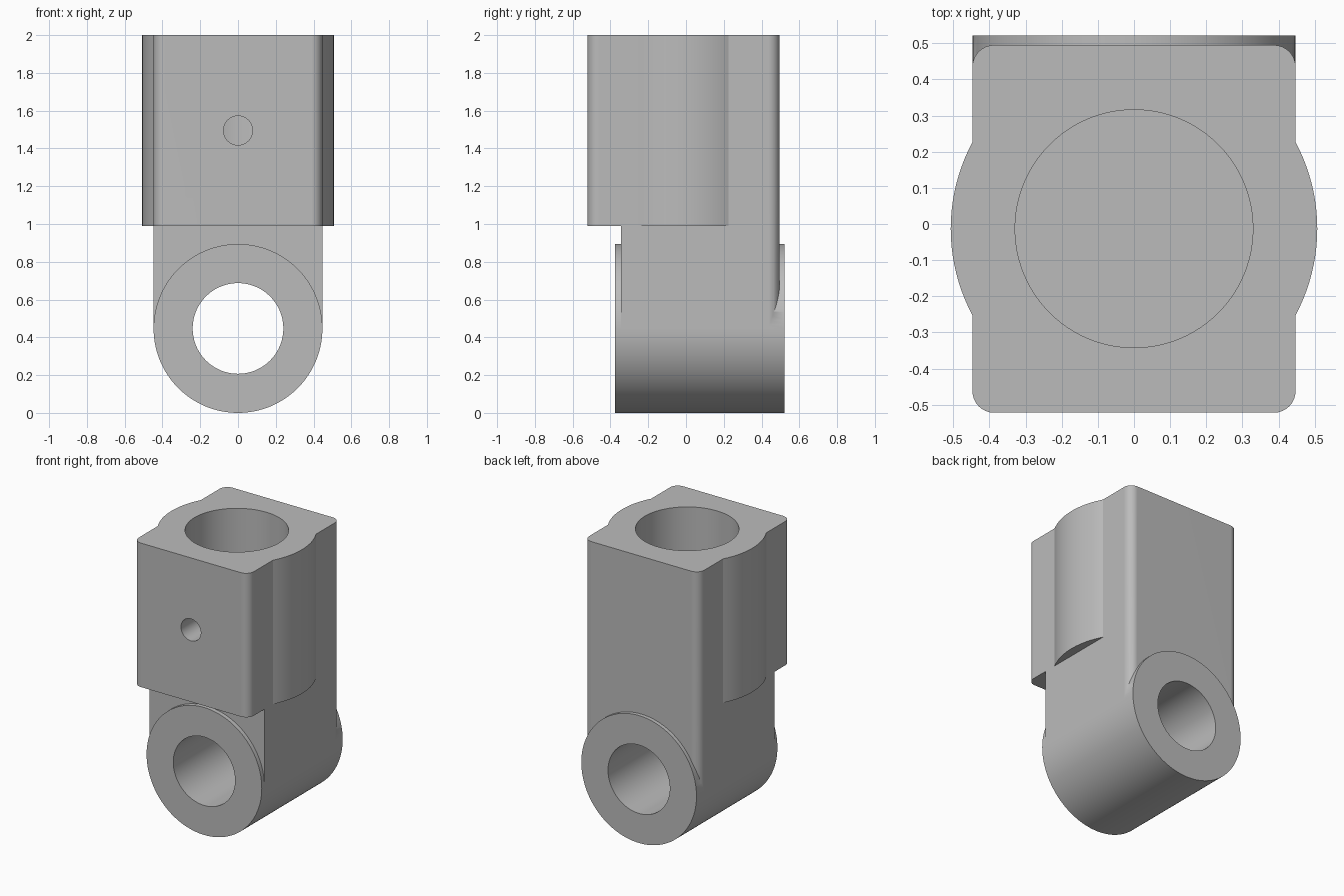
import bpy
import bmesh
from math import cos, sin, pi, radians
from mathutils import Matrix

cube = bpy.data.objects.get("Cube")
if cube:
    bpy.data.objects.remove(cube, do_unlink=True)

HALF = 0.447            # half width, also the barrel radius
FRONT, BACK = -0.522, 0.495
SHOULDER, TOP = 0.99, 2.0
BORE_Y = -0.013

grey = bpy.data.materials.new("plain grey")
grey.use_nodes = True
colour = (0.5, 0.5, 0.5, 1)
grey.diffuse_color = colour
grey.node_tree.nodes["Principled BSDF"].inputs["Base Color"].default_value = colour


def make_object(name, bm):
    bmesh.ops.recalc_face_normals(bm, faces=bm.faces)
    mesh = bpy.data.meshes.new(name)
    bm.to_mesh(mesh)
    bm.free()
    mesh.materials.append(grey)
    obj = bpy.data.objects.new(name, mesh)
    bpy.context.collection.objects.link(obj)
    return obj


def prism(name, outline, z0, z1):
    bm = bmesh.new()
    base = bm.faces.new([bm.verts.new((x, y, z0)) for x, y in outline])
    top = bmesh.ops.extrude_face_region(bm, geom=[base])["geom"]
    verts = [v for v in top if isinstance(v, bmesh.types.BMVert)]
    bmesh.ops.translate(bm, verts=verts, vec=(0, 0, z1 - z0))
    return make_object(name, bm)


def circle(radius, count, y=0):
    return [(radius * cos(2 * pi * i / count), y + radius * sin(2 * pi * i / count))
            for i in range(count)]


def rounded_rect(radius, steps=8):
    points = []
    corners = ((1, 1), (-1, 1), (-1, -1), (1, -1))
    for quarter, (sx, sy) in enumerate(corners):
        cx = sx * (HALF - radius)
        cy = BACK - radius if sy > 0 else FRONT + radius
        for i in range(steps + 1):
            a = (quarter + i / steps) * pi / 2
            points.append((cx + radius * cos(a), cy + radius * sin(a)))
    return points


def y_cylinder(name, radius, y0, y1, z, count):
    obj = prism(name, circle(radius, count), y0, y1)
    # Turn the prism axis from z to y
    obj.data.transform(Matrix.Translation((0, 0, z)) @ Matrix.Rotation(radians(-90), 4, "X"))
    return obj


def combine(target, tool, operation):
    mod = target.modifiers.new(tool.name, "BOOLEAN")
    mod.operation = operation
    mod.solver = "EXACT"
    mod.object = tool
    bpy.context.view_layer.objects.active = target
    bpy.ops.object.modifier_apply(modifier=mod.name)
    bpy.data.objects.remove(tool, do_unlink=True)


# Rounded body, stepped back at the front below the shoulder
body = prism("clevis_body", rounded_rect(0.06), HALF, TOP)
step = [(-1, -1), (1, -1), (1, -0.345), (-1, -0.345)]
combine(body, prism("front_step", step, 0, SHOULDER), "DIFFERENCE")

# Side bulges around the socket
combine(body, prism("side_bulge", circle(0.507, 128, BORE_Y), SHOULDER, TOP), "UNION")

# Cross barrel at the foot
combine(body, y_cylinder("barrel", HALF, -0.375, 0.522, HALF, 128), "UNION")

# Barrel bore, blind top socket and front pin hole
combine(body, y_cylinder("barrel_bore", 0.24, -1, 1, HALF, 96), "DIFFERENCE")
combine(body, prism("socket", circle(0.329, 96, BORE_Y), SHOULDER + 0.01, TOP + 0.2), "DIFFERENCE")
combine(body, y_cylinder("pin_hole", 0.077, -1, BORE_Y, 1.495, 48), "DIFFERENCE")

# Smooth curved walls, crisp edges
bpy.ops.object.select_all(action="DESELECT")
body.select_set(True)
bpy.context.view_layer.objects.active = body
bpy.ops.object.shade_smooth_by_angle(angle=radians(30))
weighted = body.modifiers.new("clean_shading", "WEIGHTED_NORMAL")
weighted.keep_sharp = True
